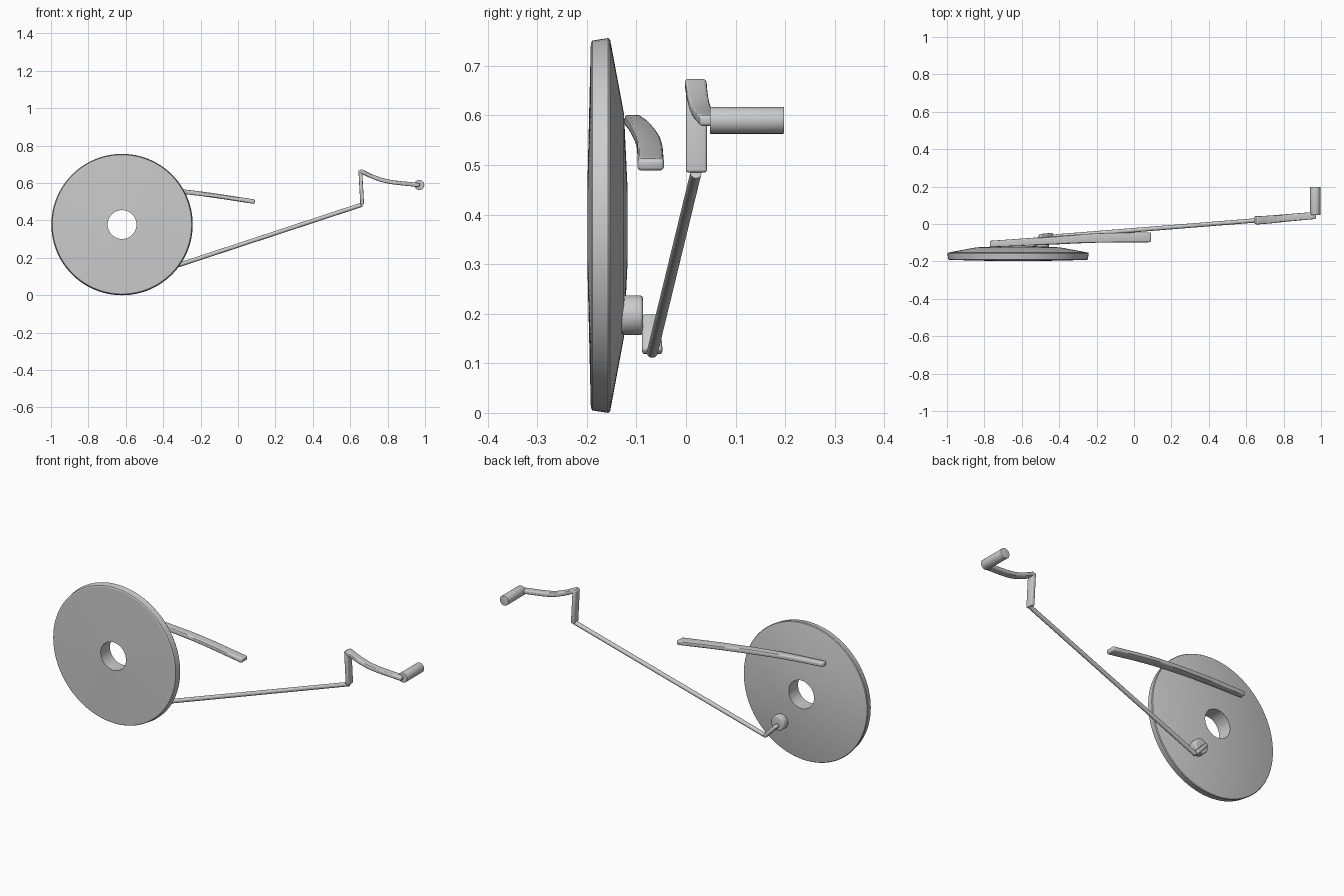
import bpy, bmesh, math
from mathutils import Vector

if "Cube" in bpy.data.objects:
    bpy.data.objects.remove(bpy.data.objects["Cube"])

steel = bpy.data.materials.new("light grey metal")
steel.diffuse_color = (0.6, 0.6, 0.6, 1)
steel.use_nodes = True
steel.node_tree.nodes["Principled BSDF"].inputs["Base Color"].default_value = steel.diffuse_color


def finish(name, bm, bevel=0.0, angle=30):
    bmesh.ops.recalc_face_normals(bm, faces=bm.faces)
    me = bpy.data.meshes.new(name)
    bm.to_mesh(me)
    bm.free()
    ob = bpy.data.objects.new(name, me)
    bpy.context.collection.objects.link(ob)
    me.materials.append(steel)
    bpy.ops.object.select_all(action='DESELECT')
    ob.select_set(True)
    bpy.context.view_layer.objects.active = ob
    if bevel:
        mod = ob.modifiers.new("rounded edges", 'BEVEL')
        mod.width, mod.segments, mod.limit_method = bevel, 3, 'ANGLE'
        mod.angle_limit = math.radians(50)
        bpy.ops.object.modifier_apply(modifier=mod.name)
    bpy.ops.object.shade_smooth_by_angle(angle=math.radians(angle))
    return ob


def skin(bm, rings, close_ends=True):
    rows = [[bm.verts.new(p) for p in r] for r in rings]
    n = len(rows[0])
    for a, b in zip(rows, rows[1:]):
        for i in range(n):
            bm.faces.new((a[i], a[(i + 1) % n], b[(i + 1) % n], b[i]))
    if close_ends:
        bm.faces.new(rows[0])
        bm.faces.new(rows[-1])
    return rows


def smooth_path(pts, steps=6):
    """Catmull-Rom through (x, y, z, width) points."""
    if len(pts) == 2:
        return [Vector(p) for p in pts]
    p = [Vector(q) for q in pts]
    p = [2 * p[0] - p[1]] + p + [2 * p[-1] - p[-2]]
    out = []
    for i in range(1, len(p) - 2):
        a, b, c, d = p[i - 1:i + 3]
        for k in range(steps):
            t = k / steps
            out.append(0.5 * (2 * b + (c - a) * t + (2 * a - 5 * b + 4 * c - d) * t * t
                              + (3 * b - a - 3 * c + d) * t ** 3))
    return out + [p[-2]]


def flat_bar(name, pts, thick, bevel=0.007):
    """Flat bar whose width lies along y and thickness across the path in xz."""
    path = smooth_path(pts)
    rings = []
    for i, q in enumerate(path):
        d = path[min(i + 1, len(path) - 1)] - path[max(i - 1, 0)]
        n = Vector((-d.z, 0, d.x)).normalized() * thick / 2
        c, w = q.to_3d(), Vector((0, q.w / 2, 0))
        rings.append([c - w - n, c + w - n, c + w + n, c - w + n])
    bm = bmesh.new()
    skin(bm, rings)
    return finish(name, bm, bevel)


def rod(name, a, b, r, sides=32, bevel=0.0):
    a, b = Vector(a), Vector(b)
    q = (b - a).to_track_quat('Z', 'Y')
    ring = [q @ Vector((r * math.cos(t), r * math.sin(t), 0))
            for t in (math.tau * i / sides for i in range(sides))]
    bm = bmesh.new()
    skin(bm, [[a + v for v in ring], [b + v for v in ring]])
    return finish(name, bm, bevel, 50)


# Wheel disc with a centre hole: lathed profile of (radius, y)
profile = [(0.077, -0.199), (0.368, -0.192), (0.373, -0.189), (0.378, -0.157),
           (0.375, -0.153), (0.225, -0.125), (0.077, -0.118)]
sides = 96
bm = bmesh.new()
rows = skin(bm, [[(-0.62 + r * math.cos(math.tau * i / sides), y,
                   0.378 + r * math.sin(math.tau * i / sides))
                  for i in range(sides)] for r, y in profile], False)
for i in range(sides):
    j = (i + 1) % sides
    bm.faces.new((rows[-1][i], rows[-1][j], rows[0][j], rows[0][i]))
finish("wheel_disc", bm, 0, 25)

# Upper lever resting against the back of the disc
flat_bar("upper_lever", [(-0.77, -0.107, 0.589, 0.034), (-0.5, -0.092, 0.574, 0.042),
                         (-0.2, -0.075, 0.543, 0.05), (0.09, -0.071, 0.5, 0.053)], 0.024)

# Crank pin, crank arm and long connecting rod
rod("crank_pin", (-0.495, -0.13, 0.197), (-0.495, -0.087, 0.197), 0.04, 32, 0.006)
flat_bar("crank_arm", [(-0.505, -0.071, 0.195, 0.034), (-0.438, -0.068, 0.122, 0.042)], 0.02)
rod("connecting_rod", (-0.438, -0.068, 0.122), (0.662, 0.02, 0.484), 0.0115, 12)

# Upright link, curved handle arm and hand grip
flat_bar("upright_link", [(0.664, 0.021, 0.485, 0.042), (0.654, 0.021, 0.668, 0.042)], 0.02, 0.005)
flat_bar("handle_arm", [(0.652, 0.019, 0.666, 0.044), (0.725, 0.024, 0.632, 0.042),
                        (0.81, 0.032, 0.607, 0.04), (0.972, 0.046, 0.589, 0.038)], 0.022)
rod("hand_grip", (0.969, 0.048, 0.59), (0.969, 0.198, 0.59), 0.027, 32, 0.002)
